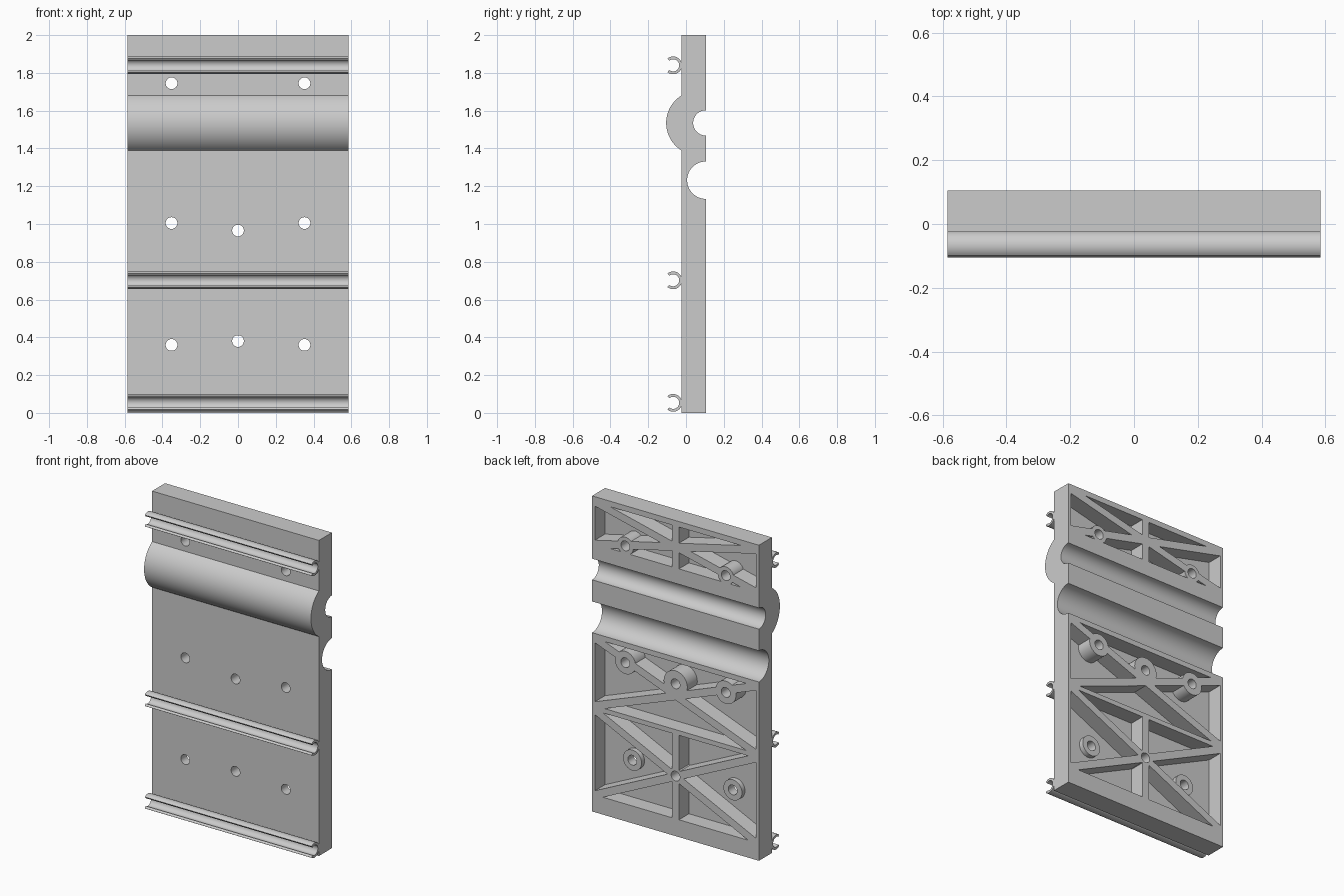
import bpy, bmesh, math
from mathutils import Matrix

if "Cube" in bpy.data.objects:
    bpy.data.objects.remove(bpy.data.objects["Cube"], do_unlink=True)

grey = bpy.data.materials.new("light_grey")
grey.use_nodes = True
grey.diffuse_color = (0.6, 0.6, 0.6, 1)
grey.node_tree.nodes["Principled BSDF"].inputs["Base Color"].default_value = (0.6, 0.6, 0.6, 1)

HALF = 0.585                 # half width of the panel
FRONT, BACK = -0.025, 0.105  # panel faces in y
FLOOR = 0.005                # bottom of the rear pockets
FRAME = 0.565                # half width of the pockets


def finish(name, bm):
    bmesh.ops.recalc_face_normals(bm, faces=bm.faces)
    mesh = bpy.data.meshes.new(name)
    bm.to_mesh(mesh)
    bm.free()
    mesh.materials.append(grey)
    ob = bpy.data.objects.new(name, mesh)
    bpy.context.collection.objects.link(ob)
    return ob


def arc(cy, cz, r, a0, a1, n):
    """Points on an arc in the y-z plane, angles in degrees."""
    angles = [math.radians(a0 + (a1 - a0) * i / n) for i in range(n + 1)]
    return [(cy + r * math.cos(a), cz + r * math.sin(a)) for a in angles]


def extrude_profile(name, pts):
    """Extrude a y-z outline over the full width."""
    bm = bmesh.new()
    face = bm.faces.new([bm.verts.new((-HALF, y, z)) for y, z in pts])
    out = bmesh.ops.extrude_face_region(bm, geom=[face])
    verts = [g for g in out["geom"] if isinstance(g, bmesh.types.BMVert)]
    bmesh.ops.translate(bm, verts=verts, vec=(2 * HALF, 0, 0))
    return finish(name, bm)


def box(name, x, z, w, h, y0, y1, angle=0):
    bm = bmesh.new()
    m = (Matrix.Translation((x, (y0 + y1) / 2, z)) @ Matrix.Rotation(angle, 4, "Y")
         @ Matrix.Diagonal((w, y1 - y0, h, 1)))
    bmesh.ops.create_cube(bm, size=1, matrix=m)
    return finish(name, bm)


def rod(name, x, z, r, y0, y1):
    bm = bmesh.new()
    m = Matrix.Translation((x, (y0 + y1) / 2, z)) @ Matrix.Rotation(math.pi / 2, 4, "X")
    bmesh.ops.create_cone(bm, cap_ends=True, segments=32, radius1=r, radius2=r,
                          depth=y1 - y0, matrix=m)
    return finish(name, bm)


def activate(ob):
    bpy.ops.object.select_all(action="DESELECT")
    ob.select_set(True)
    bpy.context.view_layer.objects.active = ob


def cut(ob, cutter):
    mod = ob.modifiers.new("cut", "BOOLEAN")
    mod.operation, mod.solver, mod.object = "DIFFERENCE", "EXACT", cutter
    activate(ob)
    bpy.ops.object.modifier_apply(modifier=mod.name)
    bpy.data.objects.remove(cutter, do_unlink=True)


# Panel outline with the front bulge and the two rear channels
bulge_r, bulge_y, bulge_z = 0.171, 0.066, 1.535
half = math.degrees(math.acos((bulge_y - FRONT) / bulge_r))
outline = [(FRONT, 0), (BACK, 0)]
outline += arc(BACK, 1.232, 0.099, 270, 90, 32)
outline += arc(BACK, 1.535, 0.067, 270, 90, 32)
outline += [(BACK, 2), (FRONT, 2)]
outline += arc(bulge_y, bulge_z, bulge_r, 180 - half, 180 + half, 32)
panel = extrude_profile("panel", outline)

# Bosses: x, z, radius, top height in y (tops above the back stay flush with it)
FLUSH, LOW = 0.4, 0.035
top_bosses = [(s * 0.352, 1.745, 0.056, FLUSH) for s in (-1, 1)]
mid_bosses = [(s * 0.352, 1.005, 0.072, FLUSH) for s in (-1, 1)] + [(0, 0.965, 0.083, FLUSH)]
low_bosses = [(s * 0.352, 0.36, 0.065, LOW) for s in (-1, 1)] + [(0, 0.38, 0.05, FLUSH)]

# Rear pockets: each rectangle is divided by crossed ribs and bosses
sections = [(1.70, 1.965, True, top_bosses),
            (0.675, 1.10, False, mid_bosses),
            (0.11, 0.645, True, low_bosses)]
for z0, z1, upright, bosses in sections:
    zc, h = (z0 + z1) / 2, z1 - z0
    pocket = box("pocket", 0, zc, 2 * FRAME, h, FLOOR, 0.2)
    slope = math.atan2(h, 2 * FRAME)
    for a in (slope, -slope):
        cut(pocket, box("rib", 0, zc, 2, 0.048, -0.2, 0.3, a))
    if upright:
        cut(pocket, box("rib", 0, zc, 0.048, 1, -0.2, 0.3))
    for x, z, r, top in bosses:
        cut(pocket, rod("boss", x, z, r, -0.2, top))
    cut(panel, pocket)

# Screw holes through every boss
for x, z, r, top in top_bosses + mid_bosses + low_bosses:
    cut(panel, rod("hole", x, z, 0.031, -0.3, 0.3))

# Open C-shaped clip rails on the front
rails = []
for name, z in (("lower", 0.053), ("middle", 0.702), ("upper", 1.84)):
    ring = arc(-0.068, z, 0.047, -130, 130, 28) + arc(-0.068, z, 0.032, 130, -130, 28)
    rails.append(extrude_profile(name + "_clip_rail", ring))

for ob in [panel] + rails:
    activate(ob)
    bpy.ops.object.shade_smooth_by_angle(angle=math.radians(30))
